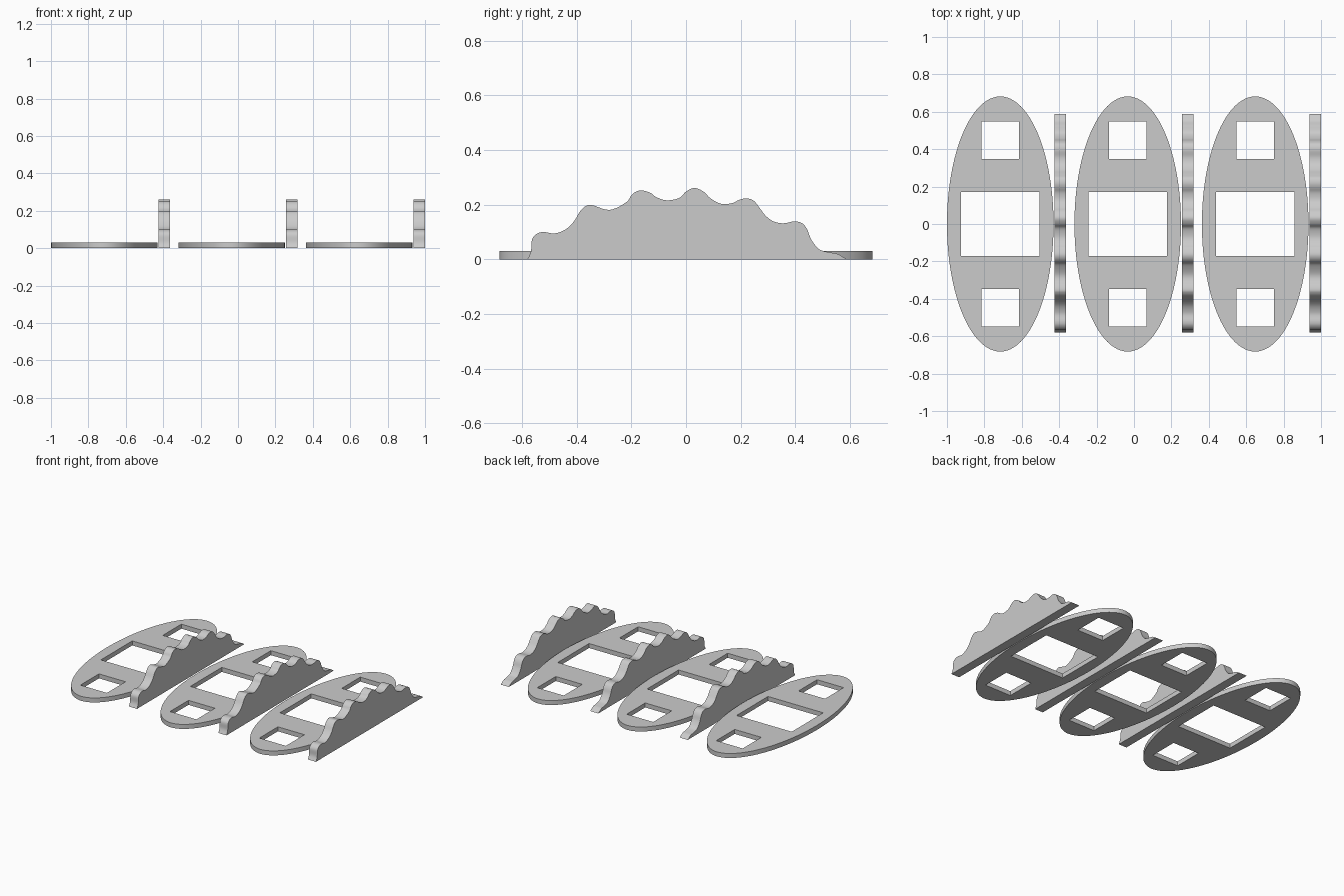
import bpy, bmesh, math
from mathutils import Vector, Matrix

if "Cube" in bpy.data.objects:
    bpy.data.objects.remove(bpy.data.objects["Cube"])

GREY = (0.6, 0.6, 0.6, 1)
grey = bpy.data.materials.new("plain grey")
grey.use_nodes = True
grey.diffuse_color = GREY
grey.node_tree.nodes["Principled BSDF"].inputs["Base Color"].default_value = GREY


def extruded_mesh(name, outlines, depth, turn):
    """Fill closed outlines (inner ones become holes) and extrude them into a mesh."""
    curve = bpy.data.curves.new(name + " outline", "CURVE")
    curve.dimensions = "2D"
    curve.fill_mode = "BOTH"
    curve.extrude = depth / 2
    for points in outlines:
        spline = curve.splines.new("POLY")
        spline.points.add(len(points) - 1)
        for target, (u, v) in zip(spline.points, points):
            target.co = (u, v, 0, 1)
        spline.use_cyclic_u = True
    helper = bpy.data.objects.new(name + " helper", curve)
    bpy.context.collection.objects.link(helper)
    bpy.context.view_layer.update()
    graph = bpy.context.evaluated_depsgraph_get()
    mesh = bpy.data.meshes.new_from_object(helper.evaluated_get(graph))
    bpy.data.objects.remove(helper)

    bm = bmesh.new()
    bm.from_mesh(mesh)
    bmesh.ops.remove_doubles(bm, verts=bm.verts, dist=1e-5)
    bmesh.ops.recalc_face_normals(bm, faces=bm.faces)
    bm.transform(turn)
    bm.to_mesh(mesh)
    bm.free()
    mesh.name = name
    mesh.materials.clear()
    mesh.materials.append(grey)
    return mesh


def place(name, mesh, location):
    obj = bpy.data.objects.new(name, mesh)
    bpy.context.collection.objects.link(obj)
    obj.location = location
    bpy.ops.object.select_all(action="DESELECT")
    obj.select_set(True)
    bpy.context.view_layer.objects.active = obj
    bpy.ops.object.shade_smooth_by_angle(angle=math.radians(35))


def ellipse(rx, ry, count=96):
    angles = [math.tau * i / count for i in range(count)]
    return [(rx * math.cos(a), ry * math.sin(a)) for a in angles]


def rectangle(centre_y, half_x, half_y):
    corners = [(-1, -1), (1, -1), (1, 1), (-1, 1)]
    return [(sx * half_x, centre_y + sy * half_y) for sx, sy in corners]


def smooth_path(points, steps=5):
    """Catmull-Rom path through the given points."""
    p = [Vector(q) for q in points]
    p = [p[0]] + p + [p[-1]]
    path = []
    for a, b, c, d in zip(p, p[1:], p[2:], p[3:]):
        for i in range(steps):
            t = i / steps
            path.append((2 * b + (c - a) * t + (2 * a - 5 * b + 4 * c - d) * t ** 2
                         + (3 * b - a - 3 * c + d) * t ** 3) / 2)
    return path + [p[-1]]


# Scalloped crest of the upright rib, from front to back
crest = [(-.58, 0), (-.567, .03), (-.563, .073), (-.545, .094), (-.52, .1), (-.48, .095),
         (-.44, .11), (-.41, .139), (-.39, .172), (-.37, .193), (-.345, .199),
         (-.28, .181), (-.22, .208), (-.2, .234), (-.182, .248), (-.16, .252),
         (-.13, .243), (-.107, .227), (-.07, .216), (-.024, .225), (0, .248), (.031, .261),
         (.064, .248), (.09, .223), (.126, .204), (.166, .205), (.195, .218), (.22, .223),
         (.246, .216), (.268, .19), (.29, .161), (.32, .139), (.356, .132), (.396, .139),
         (.425, .132), (.443, .11), (.458, .073), (.487, .037), (.525, .026),
         (.555, .02), (.588, 0)]

THICK = 0.031
RIB_WIDTH = 0.062
SPACING = 0.6815

# Oval plate with one large and two small windows
plate_mesh = extruded_mesh(
    "oval_plate",
    [ellipse(0.285, 0.682), rectangle(0, 0.21, 0.171)]
    + [rectangle(side * 0.448, 0.101, 0.101) for side in (-1, 1)],
    THICK, Matrix.Identity(4))

# Upright rib, with the profile turned to run front to back
upright = Matrix.Rotation(math.pi / 2, 4, "Z") @ Matrix.Rotation(math.pi / 2, 4, "X")
rib_mesh = extruded_mesh("scalloped_rib", [smooth_path(crest)], RIB_WIDTH, upright)

# Three pairs in a row
for i, side in enumerate(("right", "middle", "left")):
    shift = i * SPACING
    place(side + "_oval_plate", plate_mesh, (-0.715 + shift, 0, THICK / 2))
    place(side + "_scalloped_rib", rib_mesh, (-0.394 + shift, 0, 0))
